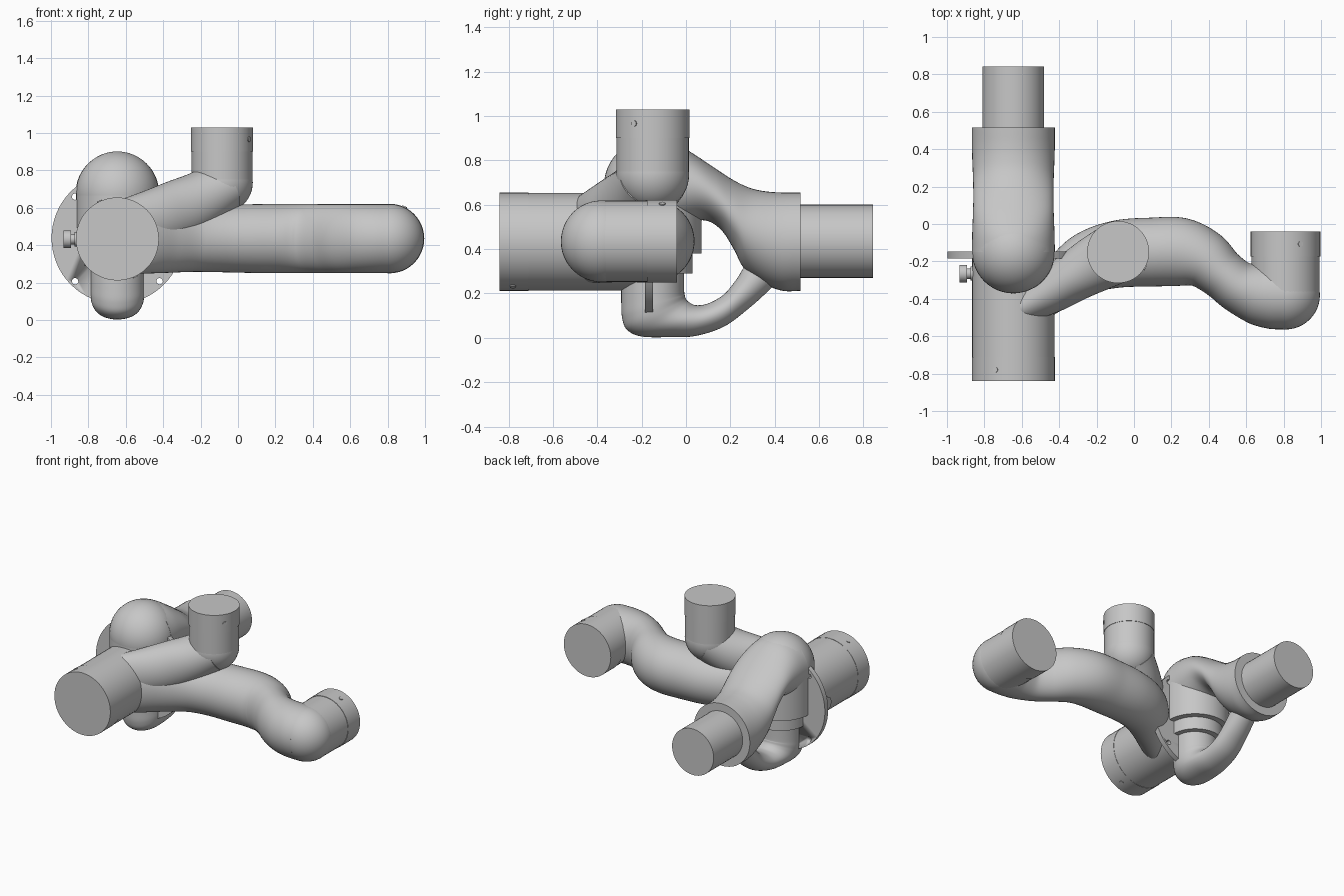
import bpy, bmesh, math
from mathutils import Vector, Matrix

if "Cube" in bpy.data.objects:
    bpy.data.objects.remove(bpy.data.objects["Cube"])

grey = bpy.data.materials.new("pipe grey")
grey.diffuse_color = (0.57, 0.57, 0.57, 1)
grey.use_nodes = True
grey.node_tree.nodes["Principled BSDF"].inputs["Base Color"].default_value = grey.diffuse_color
SIDES = 48


def finish(name, bm):
    bmesh.ops.recalc_face_normals(bm, faces=bm.faces[:])
    me = bpy.data.meshes.new(name)
    bm.to_mesh(me)
    bm.free()
    me.materials.append(grey)
    me.shade_smooth()
    me.set_sharp_from_angle(angle=math.radians(35))
    ob = bpy.data.objects.new(name, me)
    bpy.context.collection.objects.link(ob)
    return ob


def tube(name, a, b, r, sides=SIDES):
    """Capped cylinder from a to b."""
    a, b = Vector(a), Vector(b)
    d = b - a
    m = Matrix.Translation((a + b) / 2) @ d.to_track_quat('Z', 'Y').to_matrix().to_4x4()
    bm = bmesh.new()
    bmesh.ops.create_cone(bm, cap_ends=True, segments=sides, radius1=r, radius2=r,
                          depth=d.length, matrix=m)
    return finish(name, bm)


def ball(name, c, r):
    bm = bmesh.new()
    bmesh.ops.create_uvsphere(bm, u_segments=SIDES, v_segments=24, radius=r,
                              matrix=Matrix.Translation(c))
    return finish(name, bm)


def spline(pts, steps=8):
    """Smooth curve through points of any dimension."""
    p = [Vector(q) for q in pts]
    p = [2 * p[0] - p[1]] + p + [2 * p[-1] - p[-2]]
    path = []
    for i in range(1, len(p) - 2):
        a, b, c, d = p[i - 1:i + 3]
        for k in range(steps):
            t = k / steps
            path.append(0.5 * (2 * b + (c - a) * t + (2 * a - 5 * b + 4 * c - d) * t * t
                               + (3 * b - a - 3 * c + d) * t ** 3))
    return path + [p[-2]]


def skin(name, ovals):
    """Capped tube through ovals given as centre and two half axes."""
    bm = bmesh.new()
    turn = [2 * math.pi * k / SIDES for k in range(SIDES)]
    rings = [[bm.verts.new(c + n * math.cos(u) + w * math.sin(u)) for u in turn]
             for c, n, w in ovals]
    for r0, r1 in zip(rings, rings[1:]):
        for k in range(SIDES):
            j = (k + 1) % SIDES
            bm.faces.new((r0[k], r0[j], r1[j], r1[k]))
    bm.faces.new(rings[0])
    bm.faces.new(rings[-1])
    return finish(name, bm)


def sweep(name, pts, side):
    """Tube along (x, y, z, radius along side, radius across)."""
    path, ovals = spline(pts), []
    for i, q in enumerate(path):
        tan = (path[min(i + 1, len(path) - 1)] - path[max(i - 1, 0)]).to_3d().normalized()
        n = Vector(side)
        n = (n - tan * n.dot(tan)).normalized()
        ovals.append((q.to_3d(), n * q[3], tan.cross(n) * q[4]))
    return skin(name, ovals)


def bend(name, x, pts):
    """Tube in a plane of constant x from (inner y, z, outer y, z, half width)."""
    ovals = []
    for yi, zi, yo, zo, r in spline(pts):
        a, b = Vector((x, yi, zi)), Vector((x, yo, zo))
        ovals.append(((a + b) / 2, Vector((r, 0, 0)), (b - a) / 2))
    return skin(name, ovals)


def stud(name, p, axis):
    """Small locating stud, nearly flush with the pipe."""
    p, axis = Vector(p), Vector(axis).normalized()
    tube(name, p - axis * 0.01, p + axis * 0.005, 0.014, 12)


X, Z, R = -0.645, 0.433, 0.222

# Front inlet body and its end collar
tube("inlet_body", (X, -0.71, Z), (X, -0.16, Z), R - 0.002)
tube("inlet_collar", (X, -0.84, Z), (X, -0.71, Z), R)

# Mounting flange with four bolt holes
flange = tube("flange", (X, -0.185, Z + 0.005), (X, -0.148, Z + 0.005), 0.352, 64)
for sx in (-1, 1):
    for sz in (-1, 1):
        x, z = X + sx * 0.226, Z + sz * 0.226
        cut = tube("bolt_hole_cutter", (x, -0.3, z), (x, 0, z), 0.017, 16)
        cut.hide_render = True
        cut.hide_set(True)
        mod = flange.modifiers.new("hole", 'BOOLEAN')
        mod.operation = 'DIFFERENCE'
        mod.object = cut

# Rear outlet: spigot, body and arching pipe
tube("outlet_spigot", (X, 0.45, Z + 0.002), (X, 0.843, Z + 0.002), 0.165)
bend("arch_pipe", X, [
    (0.515, 0.211, 0.515, 0.655, R), (0.43, 0.213, 0.43, 0.655, R),
    (0.34, 0.25, 0.36, 0.66, 0.22), (0.26, 0.315, 0.29, 0.675, 0.217),
    (0.215, 0.4, 0.215, 0.71, 0.215), (0.155, 0.49, 0.13, 0.765, 0.214),
    (0.075, 0.53, 0.04, 0.825, 0.216), (-0.05, 0.5, -0.05, 0.877, 0.22),
    (-0.15, 0.47, -0.15, 0.898, R)])
ball("arch_crown", (X, -0.15, 0.68), R - 0.001)

# Vertical stack under the arch
tube("stack_upper", (X, -0.15, 0.38), (X, -0.15, 0.68), R - 0.002)
tube("stack_middle", (X, -0.15, 0.29), (X, -0.15, 0.39), 0.18)

# Lower return pipe, from the stack round to the outlet body
bend("return_pipe", X, [
    (-0.008, 0.32, -0.292, 0.32, 0.145), (-0.008, 0.21, -0.292, 0.17, 0.145),
    (-0.005, 0.19, -0.288, 0.09, 0.145), (0.0, 0.175, -0.265, 0.035, 0.14),
    (0.015, 0.16, -0.2, 0.006, 0.13), (0.045, 0.147, -0.08, 0.003, 0.12),
    (0.1, 0.155, 0.04, 0.008, 0.108), (0.17, 0.195, 0.17, 0.05, 0.1),
    (0.225, 0.26, 0.28, 0.13, 0.093), (0.26, 0.315, 0.37, 0.21, 0.088),
    (0.31, 0.37, 0.42, 0.26, 0.085)])

# Side pipe running to the right, with a squeezed offset bend
M = 0.435
sweep("side_pipe", [
    (-0.62, -0.48, M, 0.19, 0.09), (-0.5, -0.395, M, 0.187, 0.115),
    (-0.38, -0.3, M, 0.183, 0.135), (-0.24, -0.205, M, 0.178, 0.165),
    (-0.08, -0.16, M, 0.18, 0.18), (0.1, -0.15, M, 0.184, 0.184),
    (0.25, -0.15, M, 0.185, 0.183), (0.37, -0.188, M, 0.185, 0.16),
    (0.47, -0.267, M, 0.184, 0.135), (0.56, -0.335, M, 0.184, 0.14),
    (0.655, -0.37, M, 0.184, 0.165), (0.73, -0.38, M, 0.184, 0.18),
    (0.81, -0.38, M, 0.184, 0.184)], (0, 0, 1))
ball("side_elbow", (0.81, -0.38, M), 0.184)
tube("side_port", (0.81, -0.38, M), (0.81, -0.175, M), 0.183)
tube("side_port_collar", (0.81, -0.175, M), (0.81, -0.04, M), 0.186)

# Top port with its branch down to the inlet body
PX, PY = -0.085, -0.15
sweep("top_branch", [
    (-0.62, -0.46, 0.5, 0.085, 0.14), (-0.45, -0.36, 0.54, 0.12, 0.16),
    (-0.32, -0.28, 0.585, 0.135, 0.165), (-0.2, -0.21, 0.64, 0.152, 0.155),
    (PX, PY, 0.71, 0.163, 0.14)], (-0.5, 0.86, 0))
ball("top_elbow", (PX, PY, 0.735), 0.164)
tube("top_port", (PX, PY, 0.735), (PX, PY, 0.9), 0.163)
tube("top_port_collar", (PX, PY, 0.9), (PX, PY, 1.03), 0.166)

# Side nipple on the inlet body
NY, NZ = -0.265, 0.432
tube("nipple_stem", (-0.82, NY, NZ), (-0.9, NY, NZ), 0.028, 24)
tube("nipple_base", (-0.83, NY, NZ), (-0.873, NY, NZ), 0.038, 24)
tube("nipple_cap", (-0.893, NY, NZ), (-0.934, NY, NZ), 0.047, 24)

# Locating studs on the collars
stud("top_stud", (PX + 0.143, PY - 0.084, 0.966), (0.143, -0.084, 0))
stud("side_stud", (0.89, -0.107, M + 0.168), (0.08, 0, 0.168))
for s in (-1, 1):
    stud("inlet_stud", (X + s * 0.095, -0.78, Z - s * 0.2), (s * 0.095, 0, -s * 0.2))
